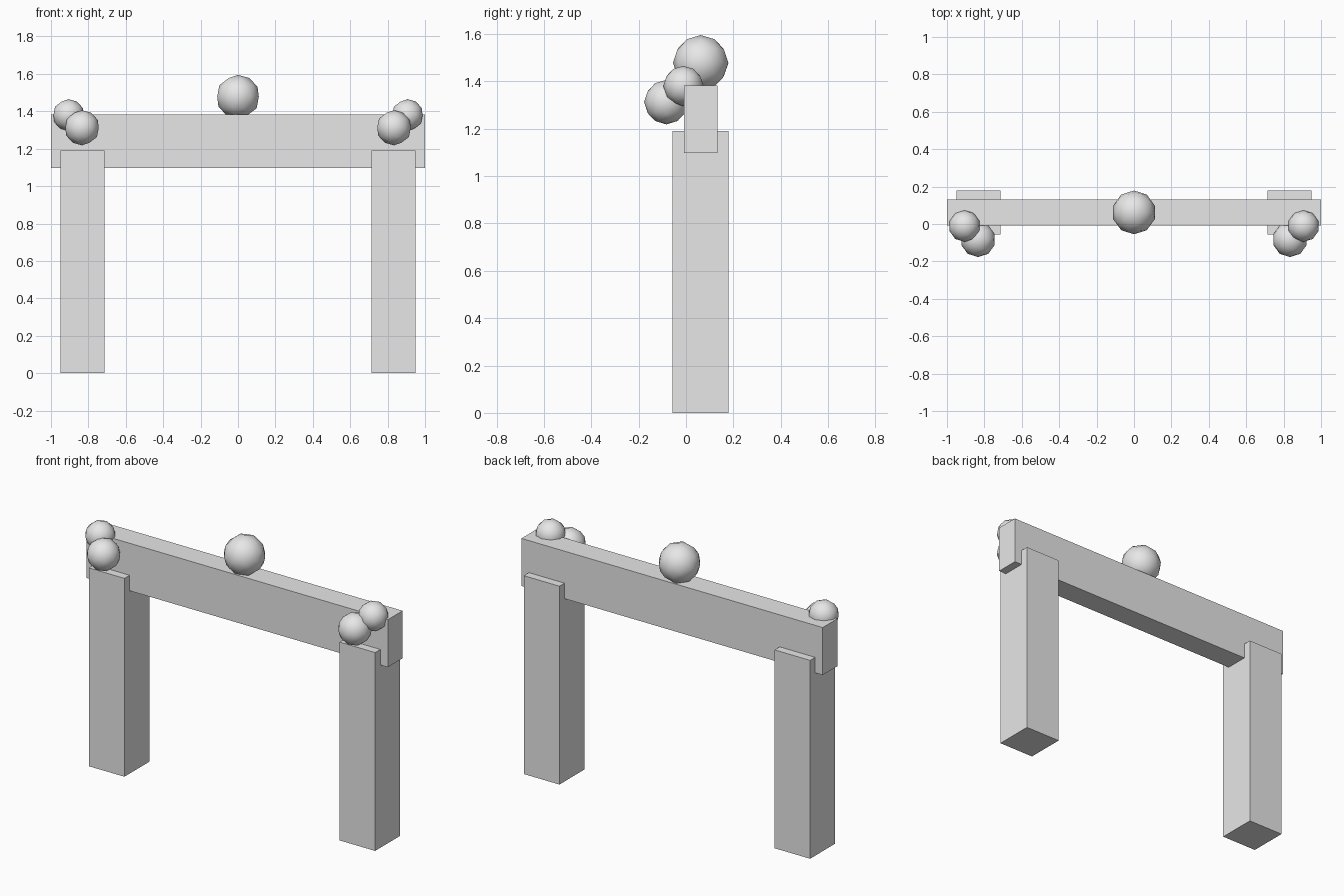
import bpy

if "Cube" in bpy.data.objects:
    bpy.data.objects.remove(bpy.data.objects["Cube"])

grey = bpy.data.materials.new("plain_grey")
grey.diffuse_color = (0.8, 0.8, 0.8, 1.0)
grey.use_nodes = True
grey.node_tree.nodes["Principled BSDF"].inputs["Base Color"].default_value = grey.diffuse_color


def box(name, lo, hi):
    """Axis-aligned block between two corners."""
    bpy.ops.mesh.primitive_cube_add(size=1, location=[(a + b) / 2 for a, b in zip(lo, hi)])
    ob = bpy.context.object
    ob.name = name
    ob.scale = [b - a for a, b in zip(lo, hi)]
    bpy.ops.object.transform_apply(location=False, rotation=False, scale=True)
    ob.data.materials.append(grey)
    return ob


def ball(name, centre, radius):
    """Coarse, smooth-shaded ball."""
    bpy.ops.mesh.primitive_ico_sphere_add(subdivisions=2, radius=radius, location=centre)
    ob = bpy.context.object
    ob.name = name
    bpy.ops.object.shade_smooth()
    ob.data.materials.append(grey)
    return ob


# Crossbeam with the ball resting on top
box("crossbeam", (-1, -0.008, 1.097), (1, 0.132, 1.382))
ball("top_ball", (0, 0.062, 1.478), 0.117)

# Legs and corner balls on both ends
for side, s in (("left", -1), ("right", 1)):
    x0, x1 = sorted((s * 0.714, s * 0.95))
    box(side + "_leg", (x0, -0.057, 0), (x1, 0.18, 1.19))
    ball(side + "_lower_ball", (s * 0.834, -0.083, 1.312), 0.094)
    ball(side + "_upper_ball", (s * 0.906, -0.011, 1.38), 0.085)
